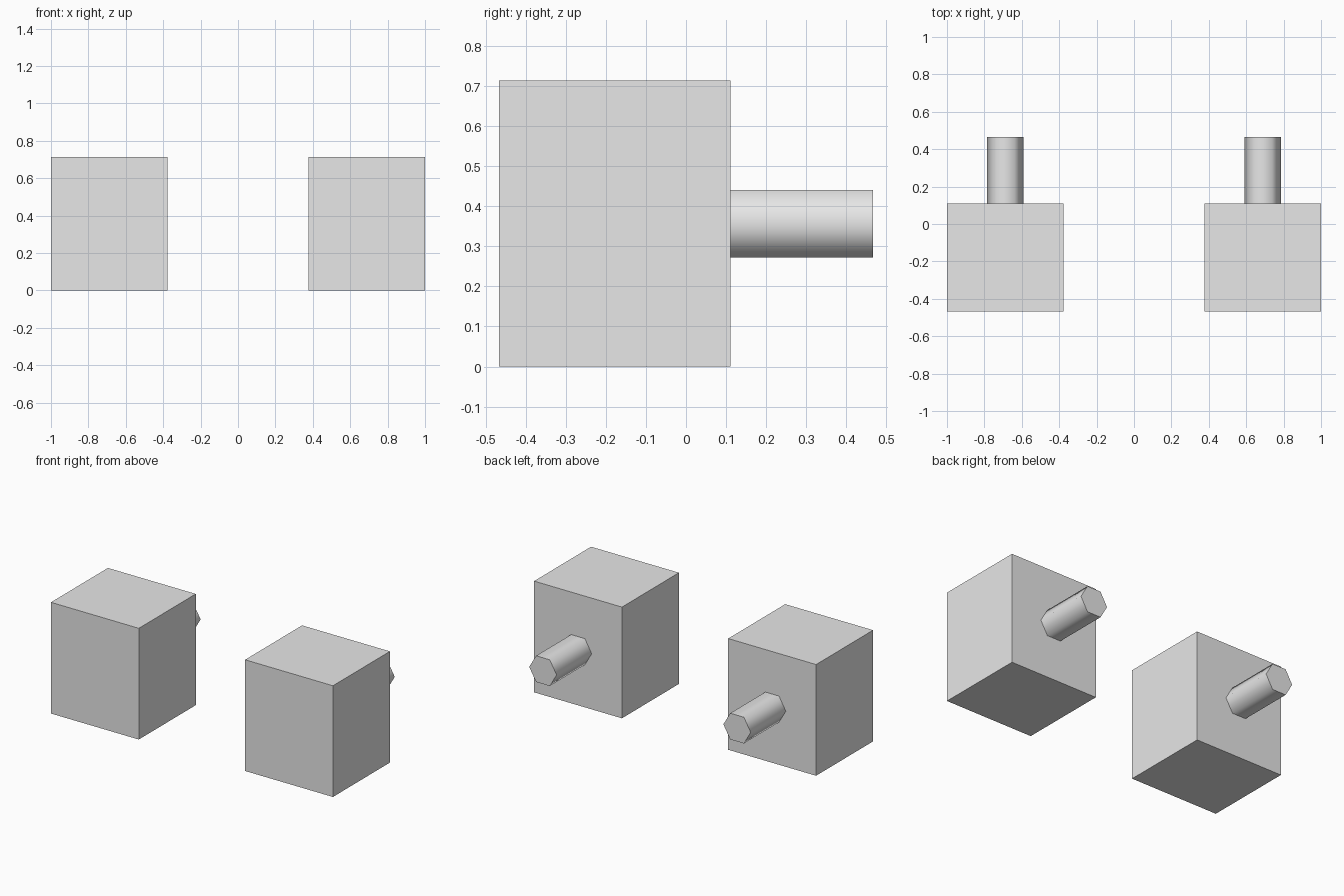
import bpy
import math

if "Cube" in bpy.data.objects:
    bpy.data.objects.remove(bpy.data.objects["Cube"])

grey = bpy.data.materials.new("light grey")
grey.diffuse_color = (0.8, 0.8, 0.8, 1)
grey.use_nodes = True
grey.node_tree.nodes["Principled BSDF"].inputs["Base Color"].default_value = grey.diffuse_color

# Block extents and pin placement, shared by both sides
BLOCK_SIZE = (0.623, 0.577, 0.713)
BLOCK_Y = -0.178
BACK_Y = 0.11
PIN_END_Y = 0.466
PIN_RADIUS = 0.097
CENTRE_X = 0.6885
CENTRE_Z = BLOCK_SIZE[2] / 2


def finish(name):
    obj = bpy.context.object
    obj.name = name
    obj.data.materials.append(grey)
    return obj


for side, sign in (("left", -1), ("right", 1)):
    x = sign * CENTRE_X

    # Rectangular block
    bpy.ops.mesh.primitive_cube_add(size=1, location=(x, BLOCK_Y, CENTRE_Z))
    block = finish(side + "_block")
    block.scale = BLOCK_SIZE
    bpy.ops.object.transform_apply(location=False, rotation=False, scale=True)

    # Six-sided pin out of the back, corners pointing sideways
    bpy.ops.mesh.primitive_cylinder_add(
        vertices=6, radius=PIN_RADIUS, depth=PIN_END_Y - BACK_Y,
        location=(x, (BACK_Y + PIN_END_Y) / 2, CENTRE_Z))
    pin = finish(side + "_pin")
    pin.rotation_euler = (math.pi / 2, math.radians(30), 0)
    bpy.ops.object.transform_apply(location=False, rotation=True, scale=False)
    # Smooth sides, sharp end caps
    bpy.ops.object.shade_smooth_by_angle(angle=math.radians(65))
